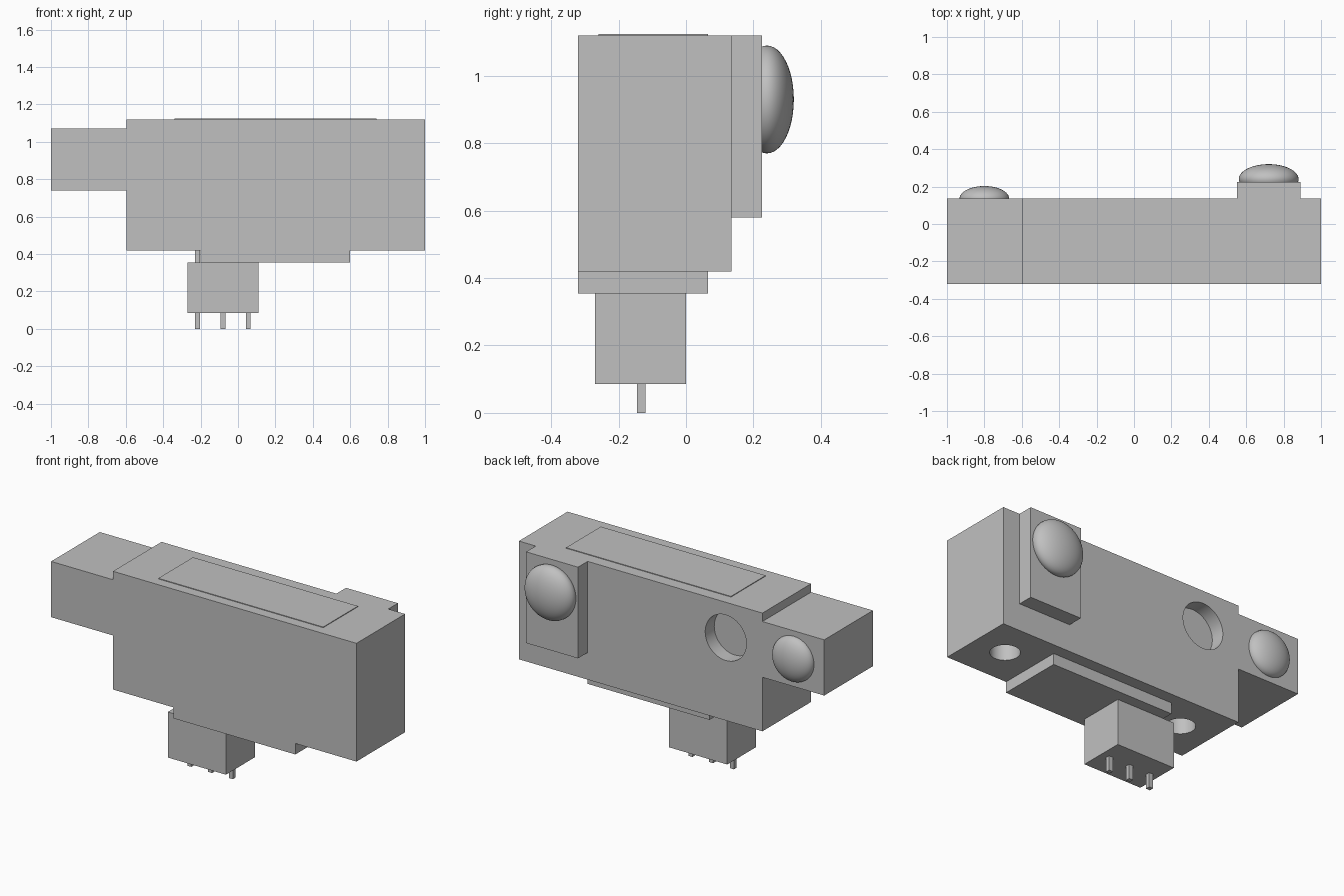
import bpy
import math

if "Cube" in bpy.data.objects:
    bpy.data.objects.remove(bpy.data.objects["Cube"], do_unlink=True)

# Single plain grey for the whole model
grey = bpy.data.materials.new("plain_grey")
grey.use_nodes = True
GREY = (0.53, 0.53, 0.53, 1)
grey.diffuse_color = GREY
grey.node_tree.nodes["Principled BSDF"].inputs["Base Color"].default_value = GREY


def finish(name, scale=(1, 1, 1)):
    obj = bpy.context.object
    obj.name = name
    obj.scale = scale
    obj.data.materials.append(grey)
    bpy.ops.object.transform_apply(location=False, rotation=True, scale=True)
    return obj


def box(name, x, y, z):
    """Box spanning the given (low, high) range on each axis."""
    spans = (x, y, z)
    bpy.ops.mesh.primitive_cube_add(size=1, location=[(a + b) / 2 for a, b in spans])
    return finish(name, [b - a for a, b in spans])


def dome(name, centre, radius, bulge):
    """Flattened ball that bulges along the y axis."""
    bpy.ops.mesh.primitive_uv_sphere_add(segments=48, ring_count=24, location=centre)
    obj = finish(name, (radius, bulge, radius))
    bpy.ops.object.shade_smooth()
    return obj


def bore(target, name, centre, radius, depth, along_y=False):
    """Cut a blind round hole; centre lies on the surface being cut."""
    tilt = (math.pi / 2, 0, 0) if along_y else (0, 0, 0)
    bpy.ops.mesh.primitive_cylinder_add(vertices=48, radius=radius, depth=2 * depth,
                                        location=centre, rotation=tilt)
    cutter = finish(name)
    cut = target.modifiers.new(name, "BOOLEAN")
    cut.operation = "DIFFERENCE"
    cut.solver = "EXACT"
    cut.object = cutter
    bpy.context.view_layer.objects.active = target
    bpy.ops.object.modifier_apply(modifier=name)
    bpy.data.objects.remove(cutter, do_unlink=True)


FRONT, BACK, TOP, BASE = -0.32, 0.135, 1.12, 0.42

# Main housing with a round recess in the back and two mounting holes below
body = box("main_body", (-0.595, 1), (FRONT, BACK), (BASE, TOP))
bore(body, "back_recess", (-0.355, BACK, 0.91), 0.135, 0.085, along_y=True)
for hole_x in (-0.39, 0.8):
    bore(body, "mounting_hole", (hole_x, -0.09, BASE), 0.08, 0.25)
bpy.ops.object.select_all(action="DESELECT")
body.select_set(True)
bpy.context.view_layer.objects.active = body
bpy.ops.object.shade_smooth_by_angle(angle=math.radians(30))

# Side arm, raised back block and thin plates
box("side_arm", (-1, -0.595), (FRONT, BACK), (0.74, 1.07))
box("back_block", (0.55, 0.89), (BACK, 0.225), (0.58, TOP))
box("bottom_plate", (-0.2, 0.6), (FRONT, 0.065), (0.355, BASE))
box("top_plate", (-0.34, 0.74), (-0.26, 0.065), (TOP, TOP + 0.004))

# Rounded lenses on the back
dome("block_dome", (0.72, 0.24, 0.93), 0.16, 0.08)
dome("arm_dome", (-0.8, BACK, 0.905), 0.133, 0.068)

# Connector with three pins running up through it
box("connector", (-0.27, 0.11), (-0.27, 0), (0.085, 0.355))
for pin_x in (-0.217, -0.081, 0.055):
    box("pin", (pin_x - 0.013, pin_x + 0.013), (-0.146, -0.12), (0, BASE))
